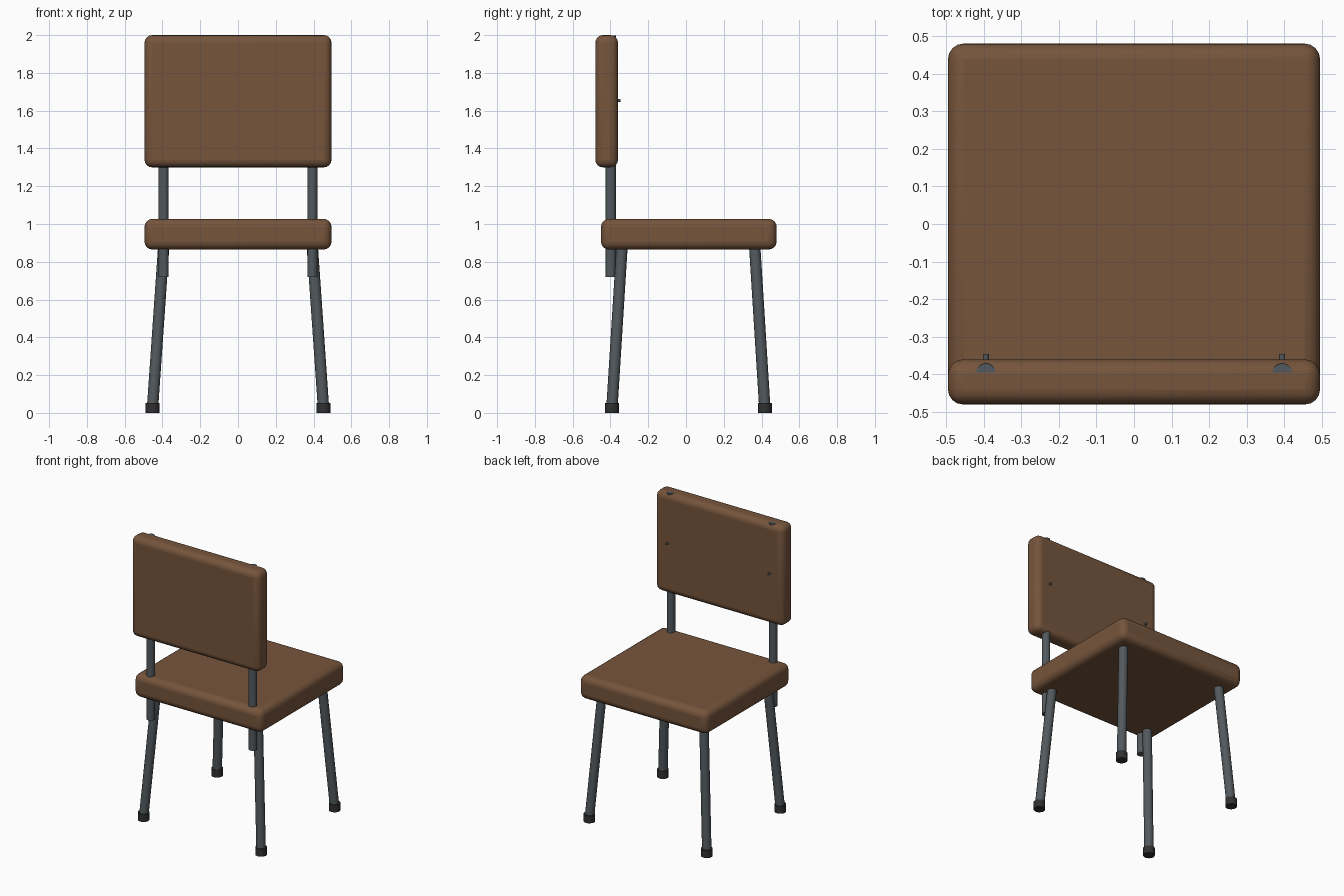
import bpy, math
from mathutils import Vector

if "Cube" in bpy.data.objects:
    bpy.data.objects.remove(bpy.data.objects["Cube"])


def material(name, color):
    m = bpy.data.materials.new(name)
    m.diffuse_color = (*color, 1)
    m.use_nodes = True
    m.node_tree.nodes["Principled BSDF"].inputs["Base Color"].default_value = m.diffuse_color
    return m


WOOD = material("brown_wood", (0.18, 0.09, 0.045))
METAL = material("grey_metal", (0.085, 0.1, 0.11))
RUBBER = material("black_rubber", (0.03, 0.03, 0.03))


def finish(name, mat):
    ob = bpy.context.object
    ob.name = name
    ob.data.materials.append(mat)
    bpy.ops.object.shade_smooth_by_angle(angle=math.radians(35))
    return ob


def rounded_board(name, lo, hi, radius):
    lo, hi = Vector(lo), Vector(hi)
    bpy.ops.mesh.primitive_cube_add(size=1, location=(lo + hi) / 2)
    bpy.context.object.scale = hi - lo
    bpy.ops.object.transform_apply(location=False, rotation=False, scale=True)
    ob = finish(name, WOOD)
    bev = ob.modifiers.new("rounded_edges", 'BEVEL')
    bev.width = radius
    bev.segments = 4
    return ob


def rod(name, a, b, radius, mat, sides=24):
    a, b = Vector(a), Vector(b)
    d = b - a
    bpy.ops.mesh.primitive_cylinder_add(
        vertices=sides, radius=radius, depth=d.length, location=(a + b) / 2,
        rotation=d.to_track_quat('Z', 'Y').to_euler())
    return finish(name, mat)


# Seat and backrest
rounded_board("seat", (-0.495, -0.45, 0.865), (0.495, 0.48, 1.027), 0.042)
rounded_board("backrest", (-0.495, -0.48, 1.30), (0.495, -0.36, 2.0), 0.04)

for side, sx in (("left", -1), ("right", 1)):
    # Splayed legs with rubber feet
    for end, sy in (("front", -1), ("rear", 1)):
        foot_x, foot_y = sx * 0.453, 0.0125 + sy * 0.405
        top = (sx * 0.392, 0.0125 + sy * 0.35, 0.90)
        rod(f"{end}_{side}_leg", (foot_x, foot_y, 0.02), top, 0.03, METAL)
        rod(f"{end}_{side}_foot", (foot_x, foot_y, 0), (foot_x, foot_y, 0.052), 0.037, RUBBER)
    # Backrest post and its small screw
    px = sx * 0.394
    rod(f"{side}_post", (px, -0.398, 0.72), (px, -0.398, 1.999), 0.027, METAL)
    rod(f"{side}_screw", (px, -0.37, 1.655), (px, -0.346, 1.655), 0.008, METAL, 12)
